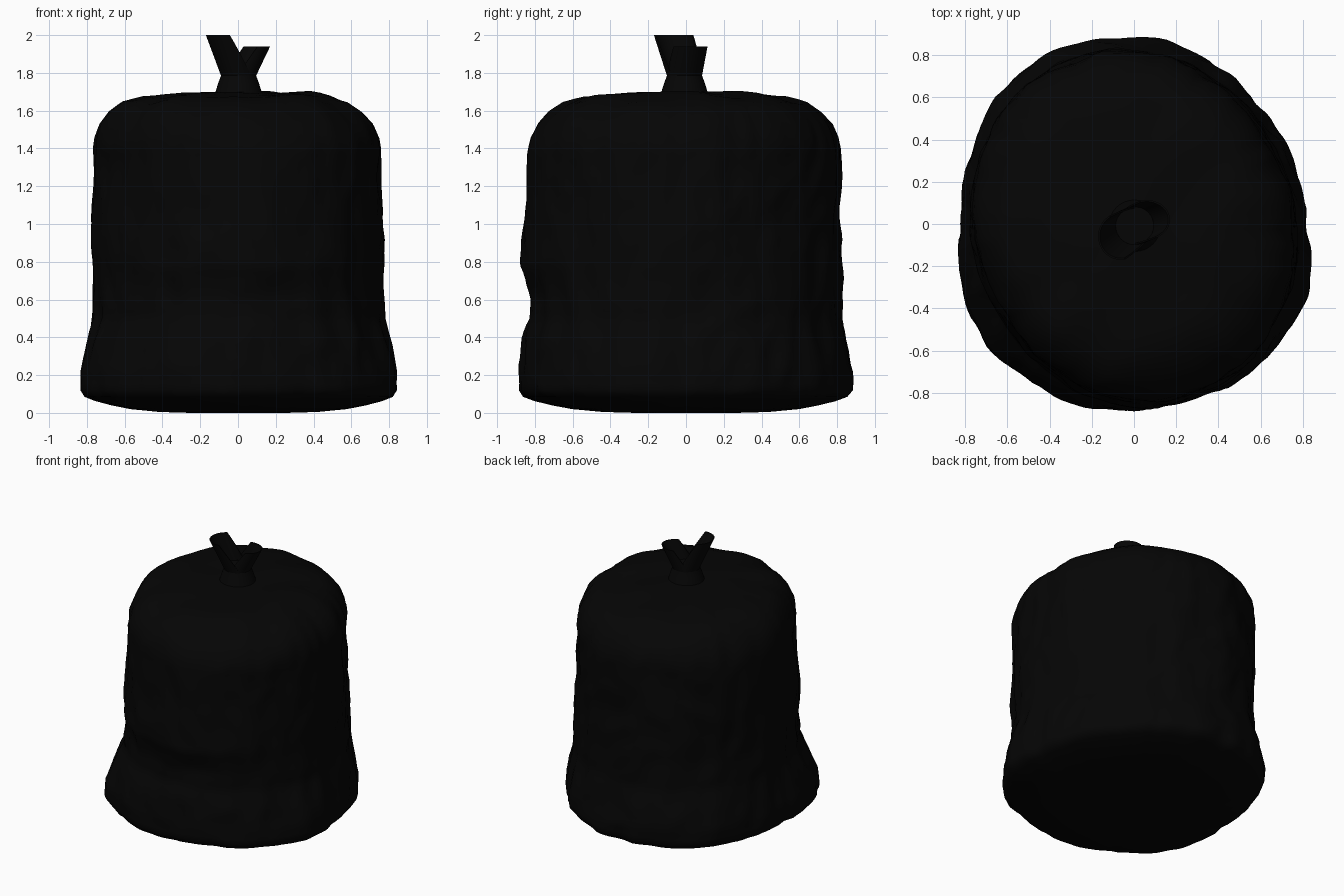
import bpy, bmesh, math
from mathutils import Vector, noise

if "Cube" in bpy.data.objects:
    bpy.data.objects.remove(bpy.data.objects["Cube"], do_unlink=True)

plastic = bpy.data.materials.new("black_plastic")
plastic.use_nodes = True
color = (0.0016, 0.0016, 0.0016, 1)
plastic.diffuse_color = color
plastic.node_tree.nodes["Principled BSDF"].inputs["Base Color"].default_value = color


def loft(name, rings, angle=60):
    """Skin a list of equal rings of points; both ends are capped."""
    bm = bmesh.new()
    loops = [[bm.verts.new(p) for p in ring] for ring in rings]
    n = len(loops[0])
    for a, b in zip(loops, loops[1:]):
        for i in range(n):
            j = (i + 1) % n
            bm.faces.new((a[i], a[j], b[j], b[i]))
    bm.faces.new(loops[0][::-1])
    bm.faces.new(loops[-1])
    bmesh.ops.recalc_face_normals(bm, faces=bm.faces)
    mesh = bpy.data.meshes.new(name)
    bm.to_mesh(mesh)
    bm.free()
    mesh.materials.append(plastic)
    obj = bpy.data.objects.new(name, mesh)
    bpy.context.collection.objects.link(obj)
    bpy.ops.object.select_all(action="DESELECT")
    obj.select_set(True)
    bpy.context.view_layer.objects.active = obj
    bpy.ops.object.shade_smooth_by_angle(angle=math.radians(angle))
    return obj


def sample(points, t):
    """Linear interpolation through (t, value) pairs."""
    for (t0, v0), (t1, v1) in zip(points, points[1:]):
        if t <= t1:
            return v0 + (v1 - v0) * max(0, (t - t0) / (t1 - t0))
    return points[-1][1]


# Sagging outline of the bag's foot, every 15 degrees from +x
FOOT = [.82, .80, .80, .81, .83, .86, .88, .90, .91, .89, .85, .83,
        .82, .86, .89, .90, .89, .90, .88, .87, .88, .88, .89, .87]
# How far the body follows that outline, by height
FLARE = [(0, 1), (.22, 1), (.36, .6), (.5, .1), (.7, 0), (2, 0)]
# Hollow and swelling across the front, by height
FRONT = [(0, 0), (.4, 0), (.5, -.03), (.62, -.03), (.78, .03), (.9, .02), (1.1, 0), (2, 0)]
# Bag profile: share of full radius, height
PROFILE = [(.1, 0), (.3, 0), (.5, .005), (.68, .02), (.8, .04), (.9, .062),
           (.97, .085), (1, .12), (1, .95), (.99, 1.40), (.975, 1.46), (.935, 1.53),
           (.87, 1.59), (.78, 1.64), (.65, 1.675), (.5, 1.69), (.3, 1.695), (.1, 1.70)]
SIDES = 144


def bag_point(share, z, a):
    c, s = math.cos(a), math.sin(a)
    # barrel: rounded ellipse, skewed toward the back left and front right corners
    body = 1 / math.hypot(c / .765, s / .83) - .03 * math.sin(2 * a) - .003 * c - .01 * s
    body += sample(FRONT, z) * max(0, -s) ** 4
    k = math.degrees(a) / 15
    i, f = int(k) % 24, k % 1
    f = f * f * (3 - 2 * f)
    foot = FOOT[i] * (1 - f) + FOOT[(i + 1) % 24] * f
    w = sample(FLARE, z)
    r = body * (1 - w) + foot * w
    # long vertical folds, broad dents, fine slanted creases and small pleats
    fold = noise.noise(Vector((c * 4.5, s * 4.5, z * 1.3)))
    dent = noise.noise(Vector((c * 2 + 7, s * 2, z * 2.6)))
    crease = 1 - 2 * abs(noise.noise(Vector((c * 5 + z, s * 5 - z, z * 3.5 + 9))))
    pleat = noise.noise(Vector((c * 9, s * 9 + 5, z * 2)))
    wrinkle = .016 * fold + .014 * dent + .014 * (crease - .6) + .010 * pleat
    r = r * share + wrinkle * share ** 3
    if z > 1.3:
        z += (z - 1.3) / .4 * share * .045 * noise.noise(Vector((c * share * 3, s * share * 3, 4)))
    return (r * c, r * s, max(z, 0))


stations = []
for (r0, z0), (r1, z1) in zip(PROFILE, PROFILE[1:]):
    steps = max(2, round((z1 - z0) / .035))
    stations += [(r0 + (r1 - r0) * i / steps, z0 + (z1 - z0) * i / steps) for i in range(steps)]
stations.append(PROFILE[-1])
loft("bag_body", [[bag_point(r, z, math.tau * i / SIDES) for i in range(SIDES)]
                  for r, z in stations])


def arc(x, y, z, rx, ry, start, end, n):
    """Points along an elliptical arc, angles in degrees."""
    angles = [math.radians(start + (end - start) * i / n) for i in range(n + 1)]
    return [(x + rx * math.cos(a), y + ry * math.sin(a), z) for a in angles]


# Gathered neck, pinched at the tie
loft("neck", [arc(.003, -.008, z, r, r, 0, 348.75, 31) for r, z in
              [(.135, 1.66), (.122, 1.70), (.108, 1.745), (.093, 1.785), (.09, 1.80)]])


def flap(name, facing, tip, tip_size, tip_spread):
    """Curved loose end that flares up and outward from the neck."""
    rings = []
    for i in range(9):
        t = i / 8
        def mix(a, b):
            return a + (b - a) * t
        x, y, z = (mix(b, e) for b, e in zip((.003, -.008, 1.785), tip))
        rx, ry = (mix(.093, e) for e in tip_size)
        spread = mix(115, tip_spread)
        ends = (facing - spread, facing + spread)
        outer = arc(x, y, z, rx, ry, *ends, 24)
        inner = arc(x, y, z, rx - .008, ry - .008, *ends, 24)
        rings.append(outer + inner[::-1])
    loft(name, rings, 40)


# Two loose ends of the tie
flap("right_flap", 200, (-.062, -.058, 2.0), (.108, .112), 80)
flap("left_flap", 20, (.06, .02, 1.94), (.11, .094), 86)
